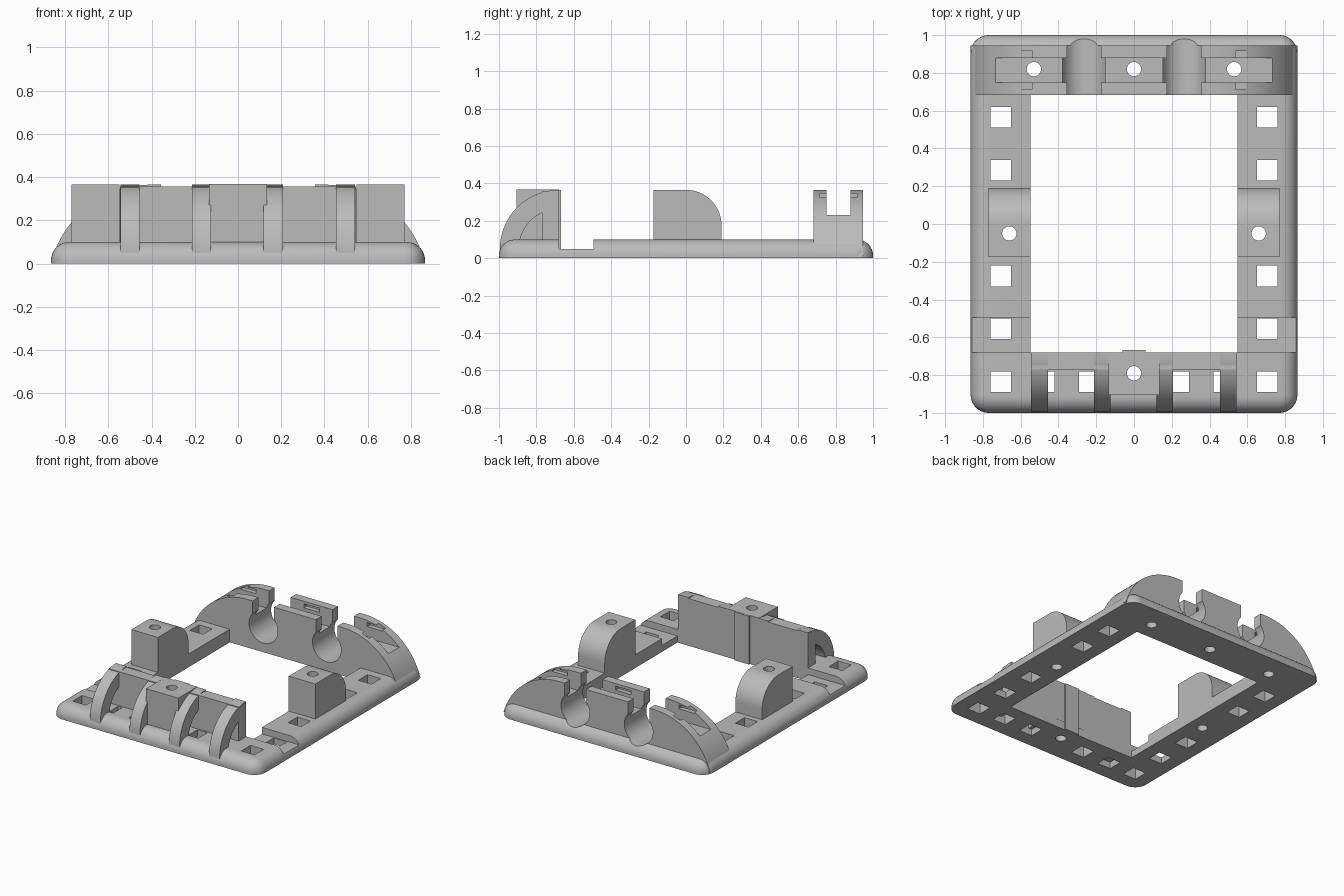
import bpy, bmesh
from math import sin, cos, pi, radians, asin, sqrt

cube = bpy.data.objects.get("Cube")
if cube:
    bpy.data.objects.remove(cube, do_unlink=True)

grey = bpy.data.materials.new("plain_grey")
grey.use_nodes = True
grey.diffuse_color = (0.5, 0.5, 0.5, 1)
grey.node_tree.nodes["Principled BSDF"].inputs["Base Color"].default_value = (0.5, 0.5, 0.5, 1)


def make(name, bm):
    bmesh.ops.recalc_face_normals(bm, faces=bm.faces)
    mesh = bpy.data.meshes.new(name)
    bm.to_mesh(mesh)
    bm.free()
    mesh.materials.append(grey)
    ob = bpy.data.objects.new(name, mesh)
    bpy.context.collection.objects.link(ob)
    return ob


def prism(name, pts, axis, lo, hi):
    """Extrude a 2D outline along the given axis."""
    place = {"x": lambda p, t: (t, p[0], p[1]),
             "y": lambda p, t: (p[0], t, p[1]),
             "z": lambda p, t: (p[0], p[1], t)}[axis]
    bm = bmesh.new()
    a = [bm.verts.new(place(p, lo)) for p in pts]
    b = [bm.verts.new(place(p, hi)) for p in pts]
    bm.faces.new(a)
    bm.faces.new(b[::-1])
    for i in range(len(pts)):
        j = (i + 1) % len(pts)
        bm.faces.new((a[i], a[j], b[j], b[i]))
    return make(name, bm)


def box(name, x, y, z):
    return prism(name, [(x[0], y[0]), (x[1], y[0]), (x[1], y[1]), (x[0], y[1])], "z", *z)


def arc(cx, cy, r, start, end, n=20):
    return [(cx + r * cos(start + (end - start) * i / n),
             cy + r * sin(start + (end - start) * i / n)) for i in range(n + 1)]


def combine(ob, tools, operation="DIFFERENCE"):
    """Apply each tool to the part, then discard the tool."""
    bpy.context.view_layer.objects.active = ob
    for tool in tools:
        tool.hide_render = True
        mod = ob.modifiers.new("cut", "BOOLEAN")
        mod.operation = operation
        mod.solver = "EXACT"
        mod.object = tool
        bpy.ops.object.modifier_apply(modifier=mod.name)
        bpy.data.objects.remove(tool, do_unlink=True)


def round_hole(x, y):
    return prism("hole_cutter", arc(x, y, 0.038, 0, 2 * pi, 32)[:-1], "z", -0.1, 0.6)


def square_hole(x, y):
    s = 0.055
    return box("square_cutter", (x - s, x + s), (y - s, y + s), (-0.1, 0.3))


def cable_channel(x):
    # Keyhole outline: round seat with a narrower throat
    a = asin(0.09 / 0.12)
    pts = [(x - 0.09, 0.6), (x + 0.09, 0.6)] + arc(x, 0.19, 0.12, pi / 2 - a, a - 1.5 * pi, 28)
    return prism("channel_cutter", pts, "y", 0.6, 1.1)


# Base frame with rounded corners and a rounded upper rim
frame = box("base_frame", (-0.865, 0.865), (-1, 1), (0, 0.1))
bm = bmesh.new()
bm.from_mesh(frame.data)
upright = [e for e in bm.edges if abs(e.verts[0].co.z - e.verts[1].co.z) > 0.05]
bmesh.ops.bevel(bm, geom=upright, offset=0.095, segments=8, profile=0.5, affect="EDGES")
rim = [e for e in bm.edges if all(v.co.z > 0.09 for v in e.verts)]
bmesh.ops.bevel(bm, geom=rim, offset=0.085, segments=8, profile=0.5, affect="EDGES")
bm.to_mesh(frame.data)
bm.free()

cutters = [box("opening", (-0.547, 0.547), (-0.68, 0.684), (-0.1, 0.3))]
for s in (-1, 1):
    x0, x1 = sorted((s * 0.5, s * 1.0))
    cutters.append(box("notch", (x0, x1), (-0.679, -0.495), (0.05, 0.3)))
    cutters += [square_hole(s * 0.705, y) for y in (0.565, 0.285, -0.275, -0.555, -0.835)]
    cutters += [square_hole(s * x, -0.835) for x in (0.235, 0.475)]
    cutters += [round_hole(s * 0.66, -0.05), round_hole(s * 0.53, 0.82), cable_channel(s * 0.265)]
cutters += [round_hole(0, 0.82), round_hole(0, -0.79)]
combine(frame, cutters)

# Back arch with a lengthwise slot, side pockets and two cable seats
right_arc = arc(0.4, -0.115, 0.48, radians(15), pi / 2, 24)
right_arc[0] = (0.865, 0.01)
outline = right_arc + [(-x, z) for x, z in reversed(right_arc)]
arch = prism("back_arch", outline, "y", 0.682, 0.945)
cutters = [box("slot", (-0.9, 0.9), (0.75, 0.88), (0.23, 0.6))]
for x in (-0.53, 0, 0.53):
    cutters.append(round_hole(x, 0.82))
    cutters.append(box("pocket", (x - 0.065, x + 0.065), (0.715, 0.915), (0.315, 0.345)))
cutters += [cable_channel(s * 0.265) for s in (-1, 1)]
combine(arch, cutters)

# Side posts, rounded at the upper back edge
for name, s in (("left_post", 1), ("right_post", -1)):
    pts = [(-0.175, 0.09), (0.19, 0.09)] + arc(0, 0.175, 0.19, 0, pi / 2) + [(-0.175, 0.365)]
    lo, hi = sorted((s * 0.547, s * 0.77))
    post = prism(name, pts, "x", lo, hi)
    combine(post, [round_hole(s * 0.66, -0.05)])

# Front wall and its centre block
wall = box("front_wall", (-0.545, 0.545), (-0.77, -0.68), (0.06, 0.357))
block = box("centre_block", (-0.135, 0.135), (-0.905, -0.679), (0.06, 0.367))
strip = box("centre_strip", (-0.06, 0.06), (-0.7, -0.668), (0.0, 0.366))
combine(block, [strip], "UNION")
combine(block, [round_hole(0, -0.79)])
combine(wall, [round_hole(0, -0.79)])

# Curved ribs, each with an arched window
r = 0.213
win_start = pi - asin(0.05 / r)
win_end = pi - asin(sqrt(r * r - 0.09 ** 2) / r)
window = [(-0.77, 0.1)] + arc(-0.68, 0.05, r, win_start, win_end, 12)
for name, x in (("right_outer_rib", -0.5), ("right_inner_rib", -0.168),
                ("left_inner_rib", 0.163), ("left_outer_rib", 0.498)):
    pts = [(-0.68, 0.05)] + arc(-0.68, 0.05, 0.315, pi / 2, pi)
    rib = prism(name, pts, "x", x - 0.044, x + 0.044)
    combine(rib, [prism("window_cutter", window, "x", x - 0.1, x + 0.1)])

# Smooth curves, sharp edges
bpy.ops.object.select_all(action="DESELECT")
for ob in bpy.context.scene.objects:
    if ob.type == "MESH":
        ob.select_set(True)
        bpy.context.view_layer.objects.active = ob
bpy.ops.object.shade_smooth_by_angle(angle=radians(30))
